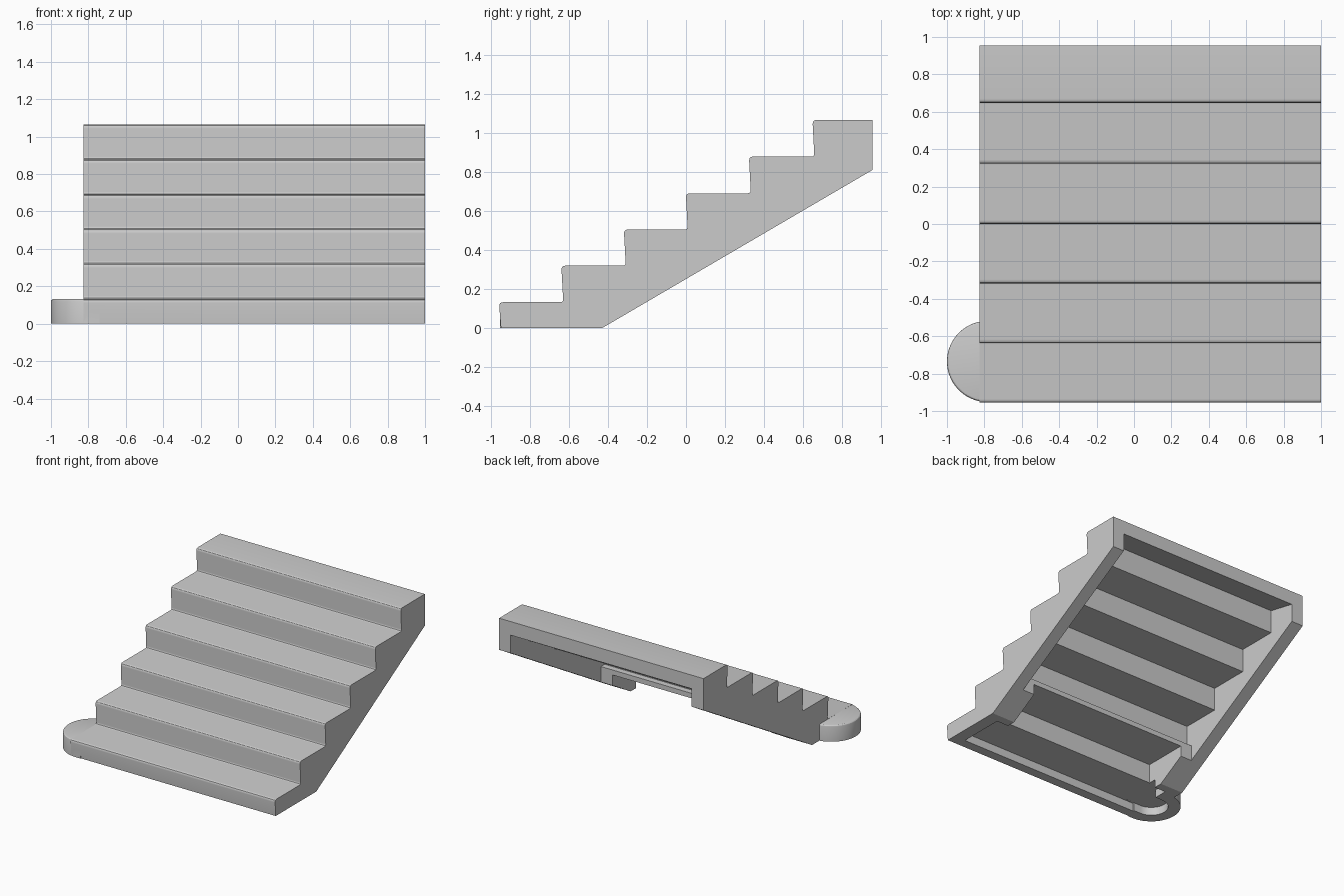
import bpy, bmesh, math
from mathutils import Vector

if "Cube" in bpy.data.objects:
    bpy.data.objects.remove(bpy.data.objects["Cube"])

FRONTS = [-0.957, -0.638, -0.318, -0.001, 0.322, 0.647]
TOPS = [0.133, 0.32, 0.505, 0.69, 0.878, 1.065]
BACK = 0.955
LEFT, RIGHT = -0.825, 1.0
SHELL = 0.06


def prism(name, pts, a, b, axis):
    """Extrude a 2D outline: axis 'x' takes (y, z) points, axis 'z' takes (x, y)."""
    bm = bmesh.new()
    place = (lambda p, t: (t, p[0], p[1])) if axis == 'x' else (lambda p, t: (p[0], p[1], t))
    lo = [bm.verts.new(place(p, a)) for p in pts]
    hi = [bm.verts.new(place(p, b)) for p in pts]
    bm.faces.new(lo)
    bm.faces.new(hi)
    n = len(pts)
    for i in range(n):
        j = (i + 1) % n
        bm.faces.new((lo[i], lo[j], hi[j], hi[i]))
    bmesh.ops.recalc_face_normals(bm, faces=bm.faces)
    me = bpy.data.meshes.new(name)
    bm.to_mesh(me)
    bm.free()
    ob = bpy.data.objects.new(name, me)
    bpy.context.collection.objects.link(ob)
    return ob


def rounded(pts, radii, seg=4):
    """Replace outline corners by small curves."""
    out = []
    for i, (p, r) in enumerate(zip(pts, radii)):
        p = Vector(p)
        if r == 0:
            out.append(p)
            continue
        a = p + (Vector(pts[i - 1]) - p).normalized() * r
        b = p + (Vector(pts[(i + 1) % len(pts)]) - p).normalized() * r
        for k in range(seg + 1):
            t = k / seg
            out.append(a * (1 - t) ** 2 + p * 2 * t * (1 - t) + b * t * t)
    return out


def combine(ob, other, op):
    m = ob.modifiers.new(op, 'BOOLEAN')
    m.object, m.operation, m.solver = other, op, 'EXACT'
    bpy.context.view_layer.objects.active = ob
    bpy.ops.object.modifier_apply(modifier=m.name)
    bpy.data.objects.remove(other, do_unlink=True)


def half_round(r, x_end):
    """Rounded end of the bottom step, seen from above."""
    cx, cy = -0.783, -0.735
    arc = [(cx + r * math.cos(math.radians(t)), cy + r * math.sin(math.radians(t)))
           for t in range(90, 271, 6)]
    return [(x_end, cy + r)] + arc + [(x_end, cy - r)]


# stair flight: stepped profile with slightly leaning risers and soft nosings
pts, radii = [], []
for i, (y, z) in enumerate(zip(FRONTS, TOPS)):
    pts += [(y + 0.01, TOPS[i - 1] if i else 0), (y, z)]
    radii += [0.016 if i else 0, 0.022]
pts += [(BACK, TOPS[-1]), (BACK, 0.81), (-0.43, 0)]
radii += [0, 0, 0]
stairs = prism("stair_flight", rounded(pts, radii), LEFT, RIGHT, 'x')

# rounded end of the bottom step
nose = prism("bullnose", half_round(0.217, -0.74), 0, 0.1325, 'z')
bm = bmesh.new()
bm.from_mesh(nose.data)
rim = [e for e in bm.edges if all(v.co.z > 0.1 for v in e.verts) and len(e.link_faces) == 2
       and any(abs(f.normal.z) > 0.9 for f in e.link_faces)]
bmesh.ops.bevel(bm, geom=rim, offset=0.014, segments=3, profile=0.5, affect='EDGES')
bm.to_mesh(nose.data)
bm.free()
combine(stairs, nose, 'UNION')

# stepped hollow under the upper treads, open at the back
hollow = [(BACK + 0.02, -0.1), (BACK + 0.02, 0.955), (BACK, 0.955)]
for i in range(5, 1, -1):
    y = FRONTS[i] + SHELL + 0.01
    hollow += [(y, TOPS[i] - SHELL), (y, TOPS[i - 1] - SHELL)]
hollow += [(-0.2, TOPS[1] - SHELL), (-0.2, -0.1)]
combine(stairs, prism("upper_hollow", hollow, LEFT + 0.105, RIGHT - 0.1, 'x'), 'DIFFERENCE')

# narrower hollow under the second tread
mid = [(-0.56, -0.1), (-0.15, -0.1), (-0.15, 0.22), (-0.56, 0.22)]
combine(stairs, prism("middle_hollow", mid, LEFT + 0.205, RIGHT - 0.205, 'x'), 'DIFFERENCE')

# shallow hollow in the foot and its rounded end
foot = [(-0.87, -0.1), (-0.5, -0.1), (-0.5, 0.065), (-0.87, 0.065)]
combine(stairs, prism("foot_hollow", foot, LEFT + 0.105, RIGHT - 0.1, 'x'), 'DIFFERENCE')
combine(stairs, prism("nose_hollow", half_round(0.125, -0.65), -0.1, 0.066, 'z'), 'DIFFERENCE')

bpy.ops.object.select_all(action='DESELECT')
stairs.select_set(True)
bpy.context.view_layer.objects.active = stairs
bpy.ops.object.shade_smooth_by_angle(angle=math.radians(25))
